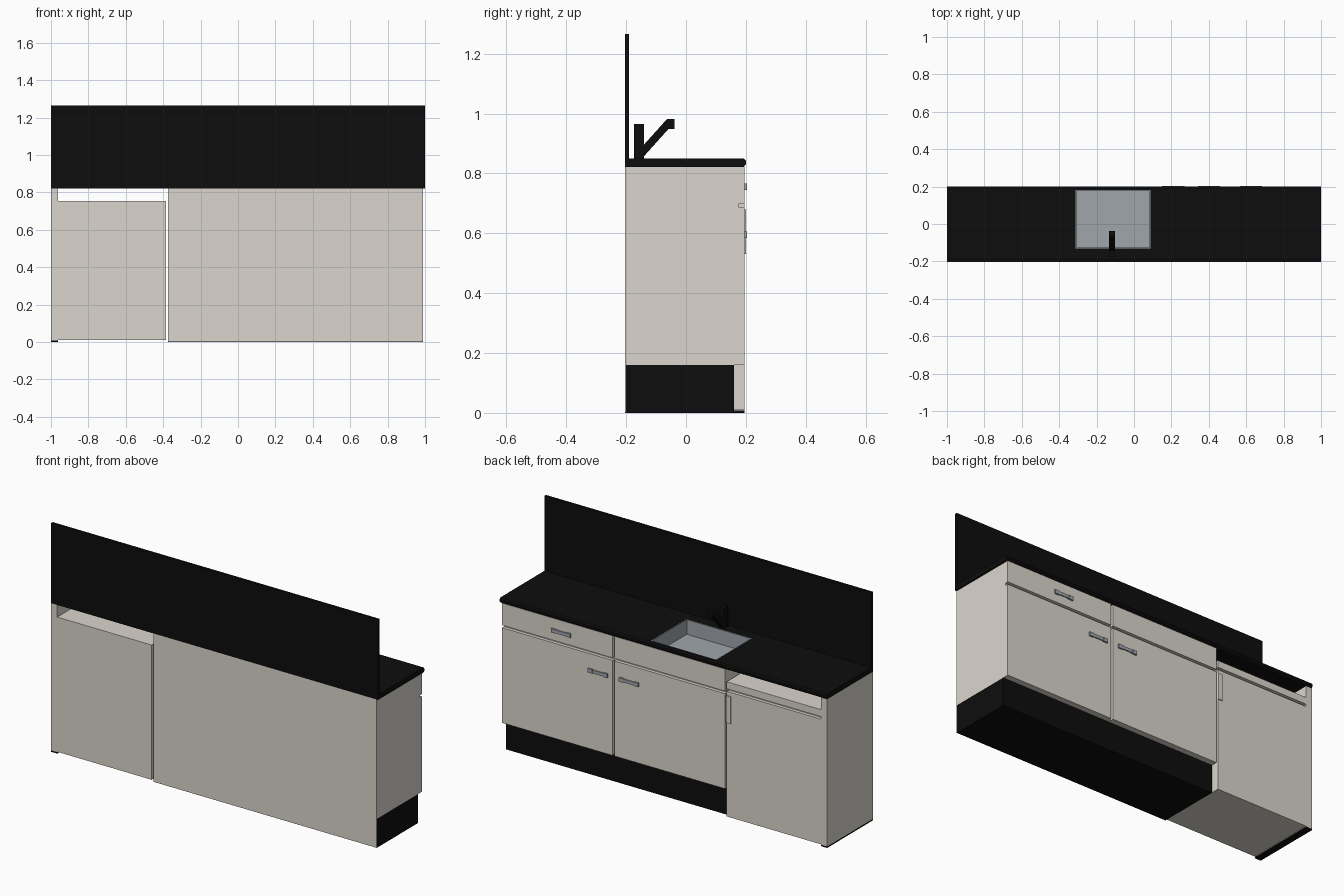
import bpy, bmesh

if "Cube" in bpy.data.objects:
    bpy.data.objects.remove(bpy.data.objects["Cube"])


def material(name, r, g, b):
    m = bpy.data.materials.new(name)
    m.diffuse_color = (r, g, b, 1)
    m.use_nodes = True
    m.node_tree.nodes["Principled BSDF"].inputs["Base Color"].default_value = m.diffuse_color
    return m


CREAM = material("cream", 0.71, 0.67, 0.61)
BLACK = material("black", 0.004, 0.004, 0.004)
STEEL = material("steel", 0.35, 0.38, 0.41)


def finish(name, bm, mat):
    bmesh.ops.recalc_face_normals(bm, faces=bm.faces)
    me = bpy.data.meshes.new(name)
    bm.to_mesh(me)
    bm.free()
    ob = bpy.data.objects.new(name, me)
    bpy.context.collection.objects.link(ob)
    if mat:
        me.materials.append(mat)
    return ob


def boxes(name, mat, *spans):
    """One object from boxes given as (x0, x1, y0, y1, z0, z1)."""
    bm = bmesh.new()
    for x0, x1, y0, y1, z0, z1 in spans:
        for v in bmesh.ops.create_cube(bm, size=1)["verts"]:
            v.co = (x1 if v.co.x > 0 else x0,
                    y1 if v.co.y > 0 else y0,
                    z1 if v.co.z > 0 else z0)
    return finish(name, bm, mat)


def extrude_x(name, mat, x0, x1, profile):
    """Extrude a (y, z) outline along x."""
    bm = bmesh.new()
    face = bm.faces.new([bm.verts.new((x0, y, z)) for y, z in profile])
    new = bmesh.ops.extrude_face_region(bm, geom=[face])["geom"]
    for v in new:
        if isinstance(v, bmesh.types.BMVert):
            v.co.x = x1
    return finish(name, bm, mat)


BACK, BODY, FRONT = -0.204, 0.177, 0.195   # depth levels
UNDER, TOP = 0.822, 0.85                   # worktop levels
L, M, R = -0.375, 0.308, 0.99              # cabinet left, split, right

# Sink cutter
cutter = boxes("sink_cutter", None, (-0.312, 0.087, -0.13, 0.182, 0.765, 0.9))
cutter.hide_render = True
cutter.hide_viewport = True
cutter.display_type = 'WIRE'


def cut(ob):
    mod = ob.modifiers.new("sink_hole", 'BOOLEAN')
    mod.operation = 'DIFFERENCE'
    mod.solver = 'EXACT'
    mod.object = cutter


# Worktop with softened front edge, and backsplash
cut(extrude_x("worktop", BLACK, -1, 1, [
    (BACK, UNDER), (0.193, UNDER), (0.2, UNDER + 0.008),
    (0.2, TOP - 0.008), (0.193, TOP), (BACK, TOP)]))
boxes("backsplash", BLACK, (-1, 1, BACK, -0.19, TOP, 1.265))

# Cabinet body, back panel and plinth
cut(boxes("cabinet_body", CREAM, (L, R, BACK + 0.003, BODY, 0.16, UNDER)))
boxes("cabinet_back", CREAM, (L, R, BACK, BACK + 0.003, 0.002, UNDER))
boxes("plinth", BLACK, (L, R, BACK + 0.003, 0.16, 0, 0.16))

# Drawer fronts and doors
for side, x0, x1 in (("left", L, M - 0.006), ("right", M + 0.006, R)):
    cut(boxes(side + "_drawer_front", CREAM, (x0, x1, BODY, FRONT, 0.7, UNDER)))
    boxes(side + "_door", CREAM, (x0, x1, BODY, FRONT, 0.16, 0.686))

# Bridge handles
for name, x, z in (("drawer_handle", 0.625, 0.756),
                   ("right_door_handle", 0.4, 0.595),
                   ("left_door_handle", 0.21, 0.595)):
    ends = [(x + s * 0.045 - 0.014, x + s * 0.045 + 0.014,
             FRONT - 0.017, 0.204, z - 0.011, z + 0.011) for s in (-1, 1)]
    boxes(name, STEEL, *ends, (x - 0.031, x + 0.031, 0.197, 0.203, z - 0.009, z + 0.009))

# Sink basin: four walls and a floor
x0, x1, y0, y1, z0, t = -0.312, 0.087, -0.13, 0.182, 0.765, 0.004
boxes("sink_basin", STEEL,
      (x0, x1, y0, y1, z0, z0 + t),
      (x0, x0 + t, y0, y1, z0 + t, TOP), (x1 - t, x1, y0, y1, z0 + t, TOP),
      (x0 + t, x1 - t, y0, y0 + t, z0 + t, TOP), (x0 + t, x1 - t, y1 - t, y1, z0 + t, TOP))

# Tap: upright post and slanted spout
boxes("tap_post", BLACK, (-0.134, -0.101, -0.174, -0.141, TOP, 0.965))
extrude_x("tap_spout", BLACK, -0.134, -0.101, [
    (-0.155, TOP), (-0.147, TOP), (-0.058, 0.949), (-0.038, 0.949),
    (-0.038, 0.982), (-0.063, 0.982), (-0.155, 0.88)])

# Refrigerator under the worktop
F0, F1 = -0.963, -0.385
boxes("fridge_body", CREAM, (F0, F1, BACK, BODY, 0.01, 0.755))
boxes("fridge_top_strip", CREAM, (F0, F1, BODY, FRONT, 0.716, 0.755))
boxes("fridge_door", CREAM, (F0, F1, BODY, FRONT, 0.01, 0.702))
boxes("fridge_handle", CREAM, (-0.412, F1, FRONT, 0.201, 0.53, 0.68))

# End panel with dark foot strip
boxes("end_panel", CREAM, (-1, F0, BACK, FRONT, 0.008, UNDER))
boxes("end_panel_foot", BLACK, (-1, F0, BACK, FRONT, 0, 0.008))
